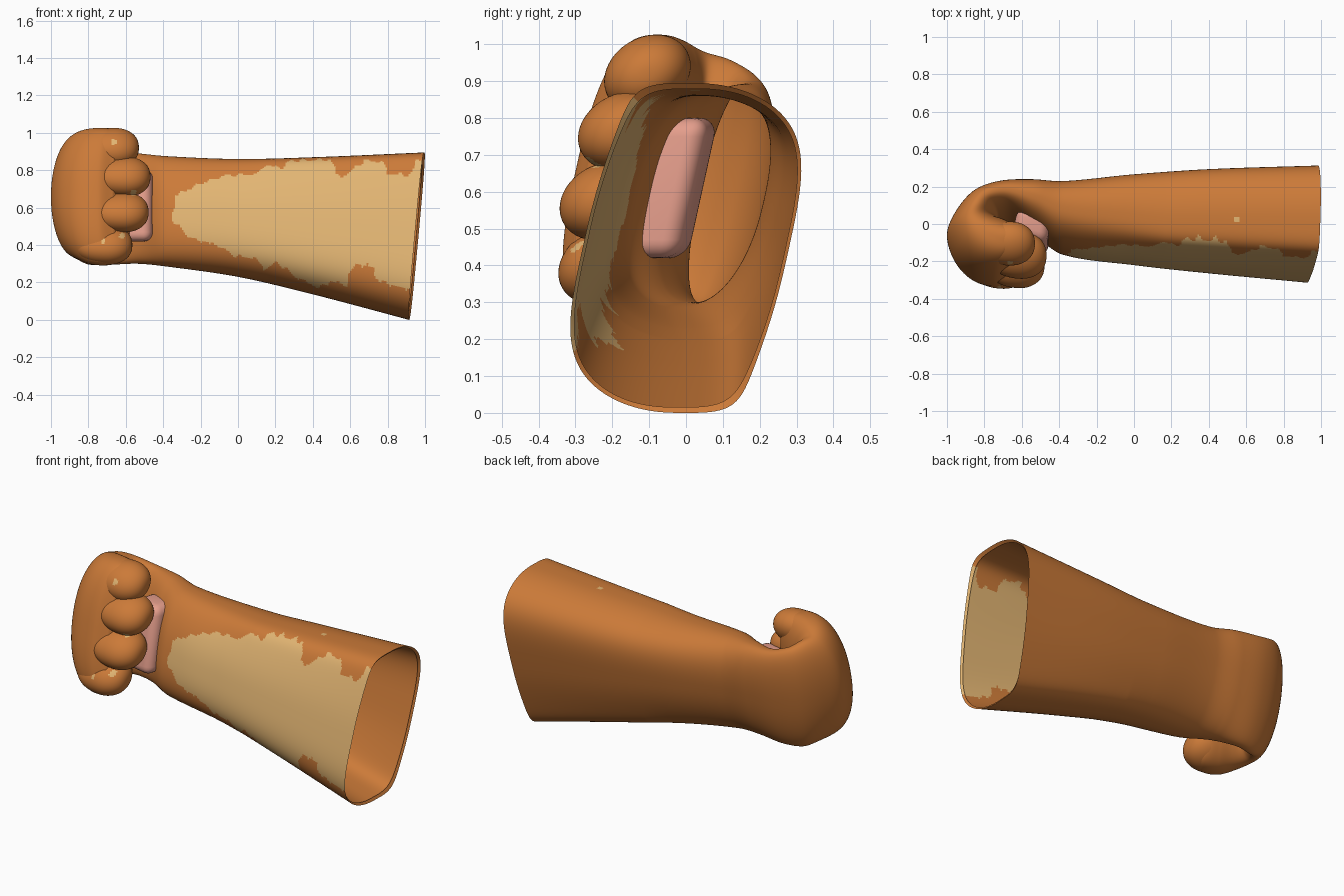
import bpy, bmesh, math
from mathutils import Matrix, Vector

if "Cube" in bpy.data.objects:
    bpy.data.objects.remove(bpy.data.objects["Cube"])


def material(name, rgb):
    m = bpy.data.materials.new(name)
    m.diffuse_color = (*rgb, 1)
    m.use_nodes = True
    m.node_tree.nodes["Principled BSDF"].inputs["Base Color"].default_value = m.diffuse_color
    return m


ORANGE = material("orange fur", (0.60, 0.195, 0.04))
TAN = material("tan fur", (0.76, 0.46, 0.17))
PINK = material("pink pad", (0.78, 0.34, 0.26))


def lean(p):
    """The whole limb leans towards +y as it rises."""
    return Vector((p[0], p[1] + 0.22 * (p[2] - 0.6), p[2]))


def spow(v, e):
    return math.copysign(abs(v) ** e, v)


def lerp_table(table, x):
    for (x0, y0), (x1, y1) in zip(table, table[1:]):
        if x0 <= x <= x1:
            return y0 + (y1 - y0) * (x - x0) / (x1 - x0)
    return None


def finish(bm, name, mats):
    bmesh.ops.recalc_face_normals(bm, faces=bm.faces)
    mesh = bpy.data.meshes.new(name)
    bm.to_mesh(mesh)
    bm.free()
    for m in mats:
        mesh.materials.append(m)
    ob = bpy.data.objects.new(name, mesh)
    bpy.context.collection.objects.link(ob)
    bpy.context.view_layer.objects.active = ob
    ob.select_set(True)
    bpy.ops.object.shade_smooth_by_angle(angle=math.radians(50))
    ob.select_set(False)
    return ob


# Arm and curled hand: back x,y / palm x,y / low z, high z / section squareness
STATIONS = [
    (0.965, 0.313, 0.945, -0.247, 0.00, 0.895, 0.68),
    (0.40, 0.291, 0.40, -0.219, 0.14, 0.87, 0.74),
    (0.00, 0.260, 0.00, -0.190, 0.23, 0.86, 0.80),
    (-0.38, 0.217, -0.38, -0.143, 0.285, 0.875, 0.85),
    (-0.55, 0.220, -0.52, -0.05, 0.30, 0.89, 0.85),
    (-0.72, 0.205, -0.65, 0.03, 0.295, 0.90, 0.87),
    (-0.86, 0.15, -0.72, 0.035, 0.295, 0.93, 0.92),
    (-0.95, 0.05, -0.735, 0.02, 0.32, 0.96, 0.98),
    (-1.0, -0.07, -0.73, 0.00, 0.335, 0.98, 1.0),
    (-0.96, -0.20, -0.70, -0.01, 0.32, 1.01, 0.92),
    (-0.87, -0.285, -0.66, -0.03, 0.295, 1.025, 0.82),
    (-0.75, -0.312, -0.61, -0.06, 0.295, 1.022, 0.75),
    (-0.665, -0.28, -0.575, -0.11, 0.325, 1.0, 0.75),
]


def spline(i, t):
    """Smooth interpolation between stations i and i + 1."""
    n = len(STATIONS) - 1
    a, b, c, d = (STATIONS[min(max(k, 0), n)] for k in (i - 1, i, i + 1, i + 2))
    seg = lambda p, q: max(math.hypot((p[0] + p[2] - q[0] - q[2]) / 2,
                                      (p[1] + p[3] - q[1] - q[3]) / 2), 0.02)
    ab, bc, cd = seg(a, b), seg(b, c), seg(c, d)
    out = []
    for k in range(7):
        m0 = (c[k] - a[k]) / (ab + bc) * bc if i > 0 else c[k] - b[k]
        m1 = (d[k] - b[k]) / (bc + cd) * bc if i < n - 1 else c[k] - b[k]
        out.append((2*t**3 - 3*t**2 + 1) * b[k] + (t**3 - 2*t**2 + t) * m0
                   + (3*t**2 - 2*t**3) * c[k] + (t**3 - t**2) * m1)
    return out


SIDES = 152


def ring(bm, st, scale=1.0, shift=0.0):
    ox, oy, ix, iy, lo, hi, e = st
    zm, hz = (lo + hi) / 2, (hi - lo) / 2
    verts = []
    for j in range(SIDES):
        t = 2 * math.pi * j / SIDES
        c, s = scale * spow(math.cos(t), e), scale * spow(math.sin(t), e)
        z = zm + s * hz
        x = (ox + ix) / 2 + c * (ox - ix) / 2 + shift
        y = (oy + iy) / 2 + c * (oy - iy) / 2
        w = max(0, min(1, (x + 0.5) * 1.5))              # 1 on the arm, 0 on the hand
        y -= 0.22 * (z - zm) * s ** 4 * w                # lean fades at top and bottom
        x += 0.095 * (z - zm) * max(0, min(1, x))        # slanted opening
        verts.append(bm.verts.new(lean((x, y, z))))
    return verts


# Ragged outline of the tan patch: upper and lower limits along x
UPPER = [(-.35, .60), (-.31, .68), (-.2, .73), (-.05, .775), (.1, .78), (.14, .83),
         (.22, .81), (.28, .85), (.5, .858), (.525, .77), (.58, .77), (.62, .82),
         (.7, .855), (.78, .84), (.79, .78), (.92, .775), (.95, .85), (1.01, .86)]
LOWER = [(-.35, .52), (-.25, .44), (-.1, .39), (0, .34), (.1, .33), (.13, .27),
         (.2, .31), (.3, .24), (.42, .17), (.5, .21), (.58, .18), (.62, .30),
         (.72, .28), (.76, .20), (.88, .17), (1.01, .17)]


def in_patch(p):
    x = p.x + 0.008 * math.sin(60 * p.z)
    up, low = lerp_table(UPPER, x), lerp_table(LOWER, x)
    if up is None or low is None:
        return False
    wob = 0.006 * math.sin(75 * x) + 0.004 * math.sin(131 * x)
    return low + wob < p.z < up + wob and p.y < -0.02


bm = bmesh.new()
rows = [ring(bm, STATIONS[0], 0.965, -0.012)]        # turned-in lip
for i in range(len(STATIONS) - 1):
    p, q = STATIONS[i], STATIONS[i + 1]
    steps = max(8, int(math.hypot(p[0] - q[0], p[1] - q[1]) / 0.009))
    rows += [ring(bm, spline(i, k / steps)) for k in range(steps)]
rows.append(ring(bm, STATIONS[-1]))
for a, b in zip(rows, rows[1:]):
    for j in range(SIDES):
        k = (j + 1) % SIDES
        f = bm.faces.new((a[j], a[k], b[k], b[j]))
        f.material_index = int(in_patch(f.calc_center_median()))
bm.faces.new(rows[-1])
# small spot on the top of the arm
for f in bm.faces:
    c = f.calc_center_median()
    if math.hypot(c.x - 0.545, c.y - 0.03) < 0.015 and c.z > 0.6:
        f.material_index = 1
finish(bm, "arm_and_curled_hand", [ORANGE, TAN])

# Four curled fingers: z, height radius, tip x, centre y, depth radius
FINGERS = [(0.92, 0.106, -0.53, -0.175, 0.115), (0.765, 0.107, -0.468, -0.205, 0.122),
           (0.575, 0.107, -0.478, -0.213, 0.122), (0.40, 0.105, -0.565, -0.185, 0.115)]
SPOTS = [(-0.665, 0.95), (-0.56, 0.68), (-0.72, 0.42), (-0.62, 0.45)]
for n, (z, rz, tip, y, ry) in enumerate(FINGERS):
    bm = bmesh.new()
    bmesh.ops.create_uvsphere(bm, u_segments=64, v_segments=48, radius=1)
    cx = tip - 0.13
    for v in bm.verts:
        x, a, b = v.co
        r = math.hypot(a, b)
        fat = (r ** 0.85 / r) if r > 1e-6 else 1      # blunter fingertip
        v.co = lean((cx + x * (0.13 if x > 0 else 0.18), y + a * fat * ry, z + b * fat * rz))
    for f in bm.faces:
        c = f.calc_center_median()
        if c.y < y and any(math.hypot(c.x - sx, c.z - sz) < 0.016 for sx, sz in SPOTS):
            f.material_index = 1
    finish(bm, "finger_%d" % (n + 1), [ORANGE, TAN])

# Pink palm pad tucked under the fingers
bm = bmesh.new()
bmesh.ops.create_cube(bm, size=2)
bmesh.ops.scale(bm, vec=(0.095, 0.08, 0.19), verts=bm.verts)
bmesh.ops.bevel(bm, geom=bm.edges[:], offset=0.05, segments=6, profile=0.5, affect='EDGES')
bmesh.ops.rotate(bm, cent=(0, 0, 0), matrix=Matrix.Rotation(math.radians(-12), 3, 'Z'), verts=bm.verts)
for v in bm.verts:
    v.co = lean(v.co + Vector((-0.545, -0.045, 0.61)))
finish(bm, "palm_pad", [PINK])
